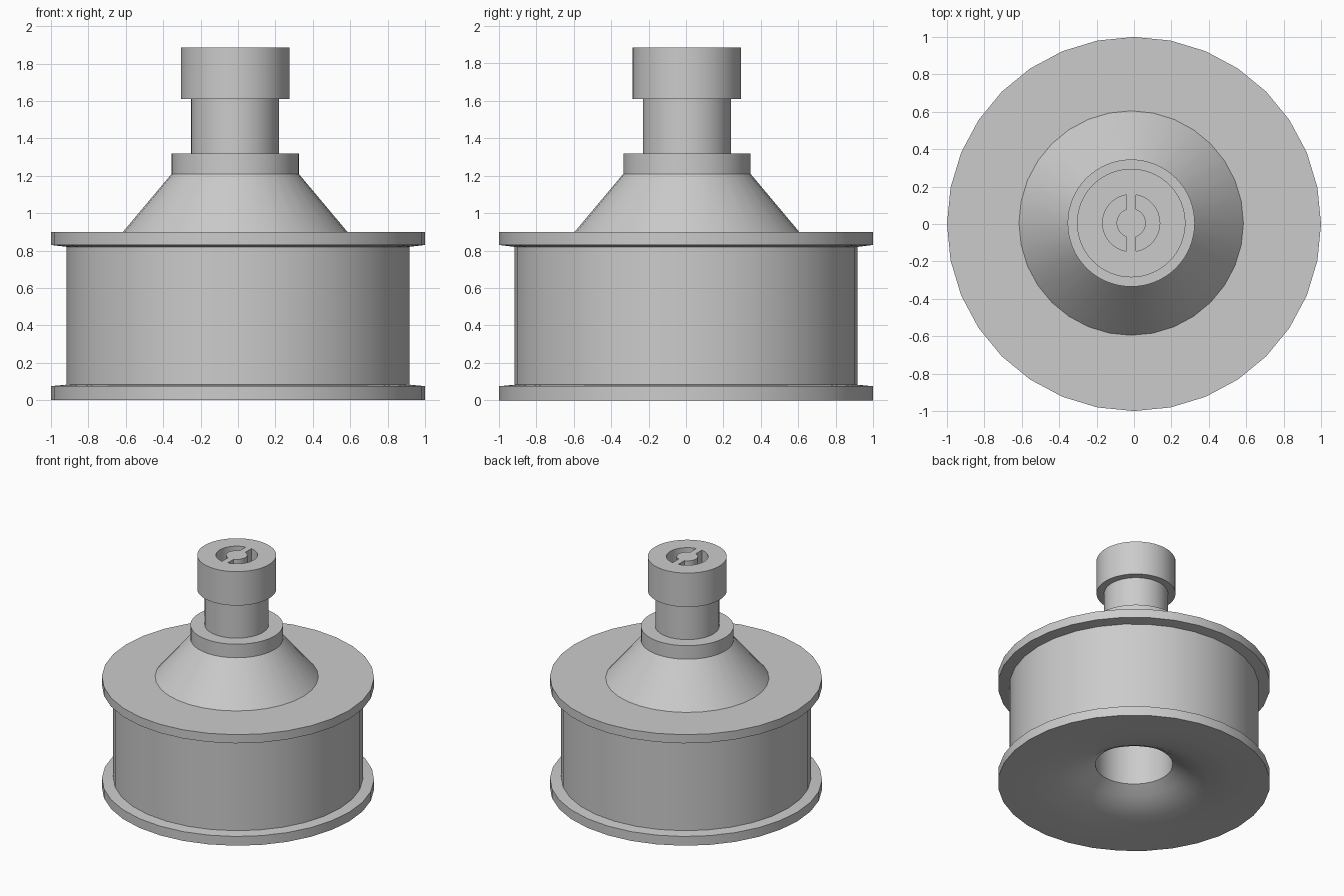
import bpy, bmesh, math

cube = bpy.data.objects.get("Cube")
if cube:
    bpy.data.objects.remove(cube, do_unlink=True)

# Single plain grey finish
grey = bpy.data.materials.new("plain_grey")
grey.use_nodes = True
GREY = (0.6, 0.6, 0.6, 1)
grey.diffuse_color = GREY
grey.node_tree.nodes["Principled BSDF"].inputs["Base Color"].default_value = GREY

AXIS = (-0.015, 0.005)   # the upper turned parts sit slightly off centre


def finish(name, bm):
    bmesh.ops.recalc_face_normals(bm, faces=bm.faces)
    mesh = bpy.data.meshes.new(name)
    bm.to_mesh(mesh)
    bm.free()
    mesh.materials.append(grey)
    obj = bpy.data.objects.new(name, mesh)
    bpy.context.collection.objects.link(obj)
    return obj


def smooth(obj):
    bpy.ops.object.select_all(action='DESELECT')
    obj.select_set(True)
    bpy.context.view_layer.objects.active = obj
    bpy.ops.object.shade_smooth_by_angle(angle=math.radians(30))


def lathe(name, profile, sides, centre=(0, 0)):
    """Turn an (r, z) profile around a vertical axis and cap both ends."""
    bm = bmesh.new()
    rings = []
    for r, z in profile:
        rings.append([bm.verts.new((centre[0] + r * math.cos(math.tau * i / sides),
                                    centre[1] + r * math.sin(math.tau * i / sides), z))
                      for i in range(sides)])
    for a, b in zip(rings, rings[1:]):
        for i in range(sides):
            j = (i + 1) % sides
            bm.faces.new((a[i], a[j], b[j], b[i]))
    bm.faces.new(rings[0])
    bm.faces.new(rings[-1])
    return finish(name, bm)


# Flanged drum, with a dished underside and a central socket
drum = lathe("flanged_drum", [
    (0.285, 0.70), (0.285, 0.156), (0.37, 0.10), (0.45, 0.06), (0.55, 0.03),
    (0.75, 0.005), (1, 0), (1, 0.075), (0.917, 0.083),
    (0.917, 0.82), (1, 0.83), (1, 0.90)], 32)
smooth(drum)

# Turned parts stacked on the drum
smooth(lathe("cone", [(0.60, 0.90), (0.34, 1.21)], 32, AXIS))
smooth(lathe("collar", [(0.34, 1.21), (0.34, 1.32)], 64, AXIS))
smooth(lathe("neck", [(0.235, 1.32), (0.235, 1.61)], 64, AXIS))
knob = lathe("knob", [(0.29, 1.61), (0.29, 1.885)], 64, AXIS)


# Two C-shaped recesses in the top of the knob
def recess_cutter(name, side, inner=0.078, outer=0.153, gap=0.025, steps=16):
    bm = bmesh.new()
    outline = []
    for r, direction in ((outer, 1), (inner, -1)):
        limit = math.acos(gap / r)
        for i in range(steps + 1):
            a = direction * limit * (2 * i / steps - 1)
            outline.append(bm.verts.new((AXIS[0] + side * r * math.cos(a),
                                         AXIS[1] + r * math.sin(a), 1.785)))
    face = bm.faces.new(outline)
    top = bmesh.ops.extrude_face_region(bm, geom=[face], use_keep_orig=True)["geom"]
    bmesh.ops.translate(bm, vec=(0, 0, 0.2),
                        verts=[v for v in top if isinstance(v, bmesh.types.BMVert)])
    cutter = finish(name, bm)
    cutter.hide_render = True
    return cutter


for label, side in (("left", 1), ("right", -1)):
    cutter = recess_cutter(label + "_recess_cutter", side)
    mod = knob.modifiers.new(label + "_recess", 'BOOLEAN')
    mod.operation = 'DIFFERENCE'
    mod.solver = 'EXACT'
    mod.object = cutter
    bpy.ops.object.select_all(action='DESELECT')
    bpy.context.view_layer.objects.active = knob
    knob.select_set(True)
    bpy.ops.object.modifier_apply(modifier=mod.name)
    bpy.data.objects.remove(cutter, do_unlink=True)
smooth(knob)
